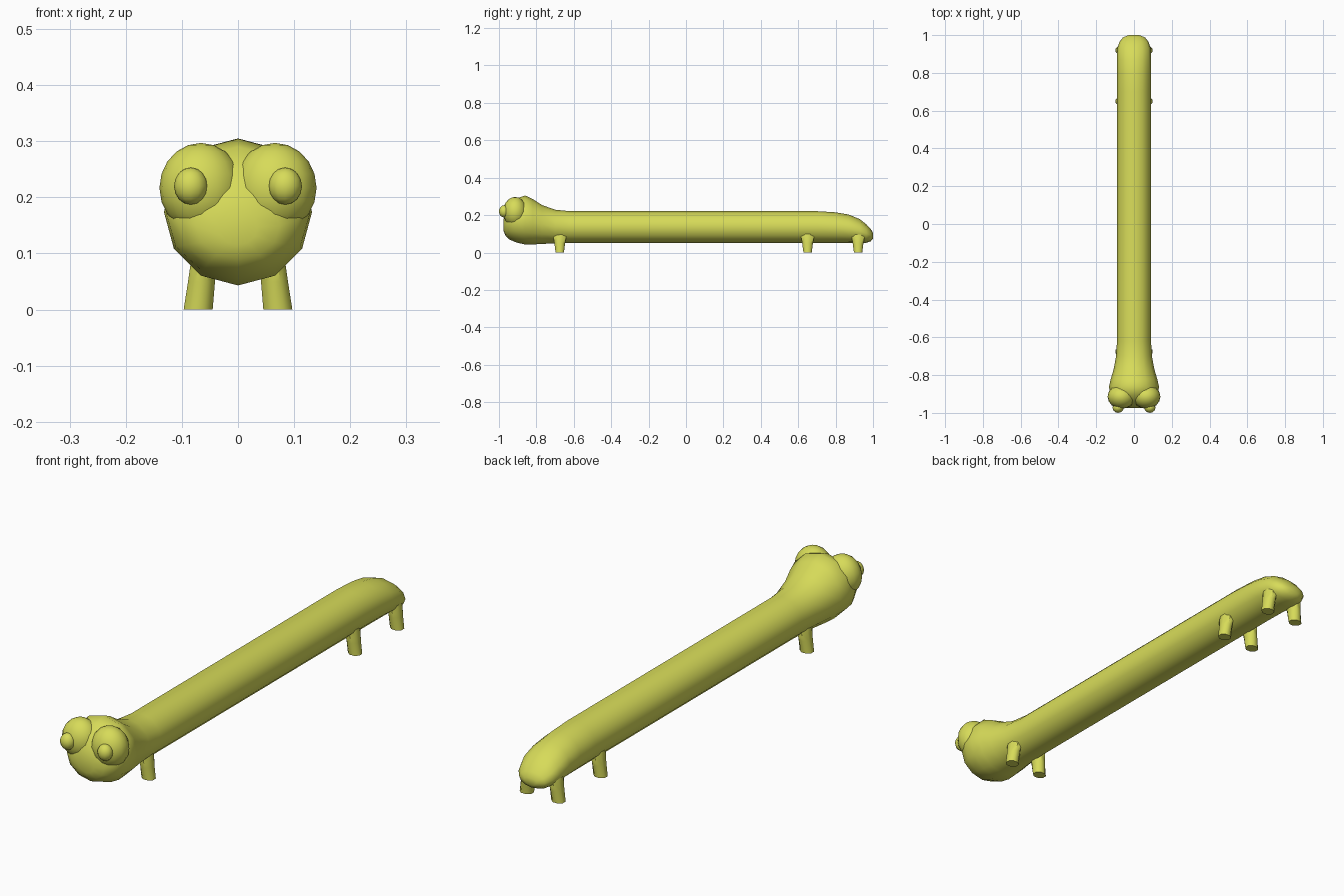
import bpy, bmesh, math
from mathutils import Vector

if "Cube" in bpy.data.objects:
    bpy.data.objects.remove(bpy.data.objects["Cube"])

skin = bpy.data.materials.new("olive_yellow")
skin.diffuse_color = (0.68, 0.71, 0.10, 1)
skin.use_nodes = True
skin.node_tree.nodes["Principled BSDF"].inputs["Base Color"].default_value = skin.diffuse_color


def finish(name, bm):
    bmesh.ops.recalc_face_normals(bm, faces=bm.faces)
    me = bpy.data.meshes.new(name)
    bm.to_mesh(me)
    bm.free()
    ob = bpy.data.objects.new(name, me)
    bpy.context.collection.objects.link(ob)
    me.materials.append(skin)
    bpy.ops.object.select_all(action='DESELECT')
    ob.select_set(True)
    bpy.context.view_layer.objects.active = ob
    bpy.ops.object.shade_smooth_by_angle(angle=math.radians(50))
    return ob


def loft(name, rings):
    """Skin a list of point rings and cap both ends."""
    bm = bmesh.new()
    loops = [[bm.verts.new(p) for p in ring] for ring in rings]
    n = len(loops[0])
    for a, b in zip(loops, loops[1:]):
        for i in range(n):
            j = (i + 1) % n
            bm.faces.new((a[i], a[j], b[j], b[i]))
    bm.faces.new(loops[0])
    bm.faces.new(loops[-1])
    return finish(name, bm)


def ball(name, centre, size, u=16, v=10):
    bm = bmesh.new()
    bmesh.ops.create_uvsphere(bm, u_segments=u, v_segments=v, radius=1)
    for p in bm.verts:
        p.co = Vector(centre) + Vector(a * b for a, b in zip(p.co, size))
    return finish(name, bm)


# Head, long body and drooping tail: y, bottom, top, half width
profile = [
    (-0.975, 0.115, 0.18, 0.035), (-0.965, 0.09, 0.21, 0.075),
    (-0.945, 0.07, 0.25, 0.108), (-0.905, 0.053, 0.29, 0.128),
    (-0.86, 0.043, 0.305, 0.132), (-0.82, 0.043, 0.286, 0.123),
    (-0.77, 0.046, 0.254, 0.108), (-0.70, 0.049, 0.229, 0.095),
    (-0.62, 0.05, 0.221, 0.09), (0.70, 0.05, 0.221, 0.09),
    (0.80, 0.05, 0.215, 0.09), (0.87, 0.05, 0.203, 0.09),
    (0.93, 0.05, 0.178, 0.088), (0.965, 0.052, 0.15, 0.077),
    (0.988, 0.06, 0.125, 0.058), (1.0, 0.075, 0.105, 0.028),
]
rings = []
for y, lo, hi, w in profile:
    ring = []
    for k in range(12):
        t = k * math.tau / 12
        ring.append((w * math.sin(t), y, (lo + hi) / 2 + (hi - lo) / 2 * math.cos(t)))
    rings.append(ring)
loft("body", rings)

# Stubby legs: z, outward centre, half width in x, half width in y
leg_profile = [(0.0, 0.071, 0.028, 0.024), (0.05, 0.065, 0.026, 0.031),
               (0.085, 0.061, 0.025, 0.038), (0.125, 0.055, 0.020, 0.025)]
for side, label in ((-1, "left"), (1, "right")):
    for y, place in ((-0.675, "front"), (0.65, "middle"), (0.92, "back")):
        rings = []
        for z, x, rx, ry in leg_profile:
            rings.append([(side * (x + rx * math.cos(t)), y + ry * math.sin(t), z)
                          for t in (math.tau * (k + 0.5) / 8 for k in range(8))])
        loft(f"{place}_leg_{label}", rings)

    # Bulging eye with a small raised pupil
    ball(f"eye_{label}", (side * 0.066, -0.914, 0.217), (0.074, 0.064, 0.08))
    ball(f"pupil_{label}", (side * 0.084, -0.972, 0.22), (0.03, 0.028, 0.033), 12, 8)
